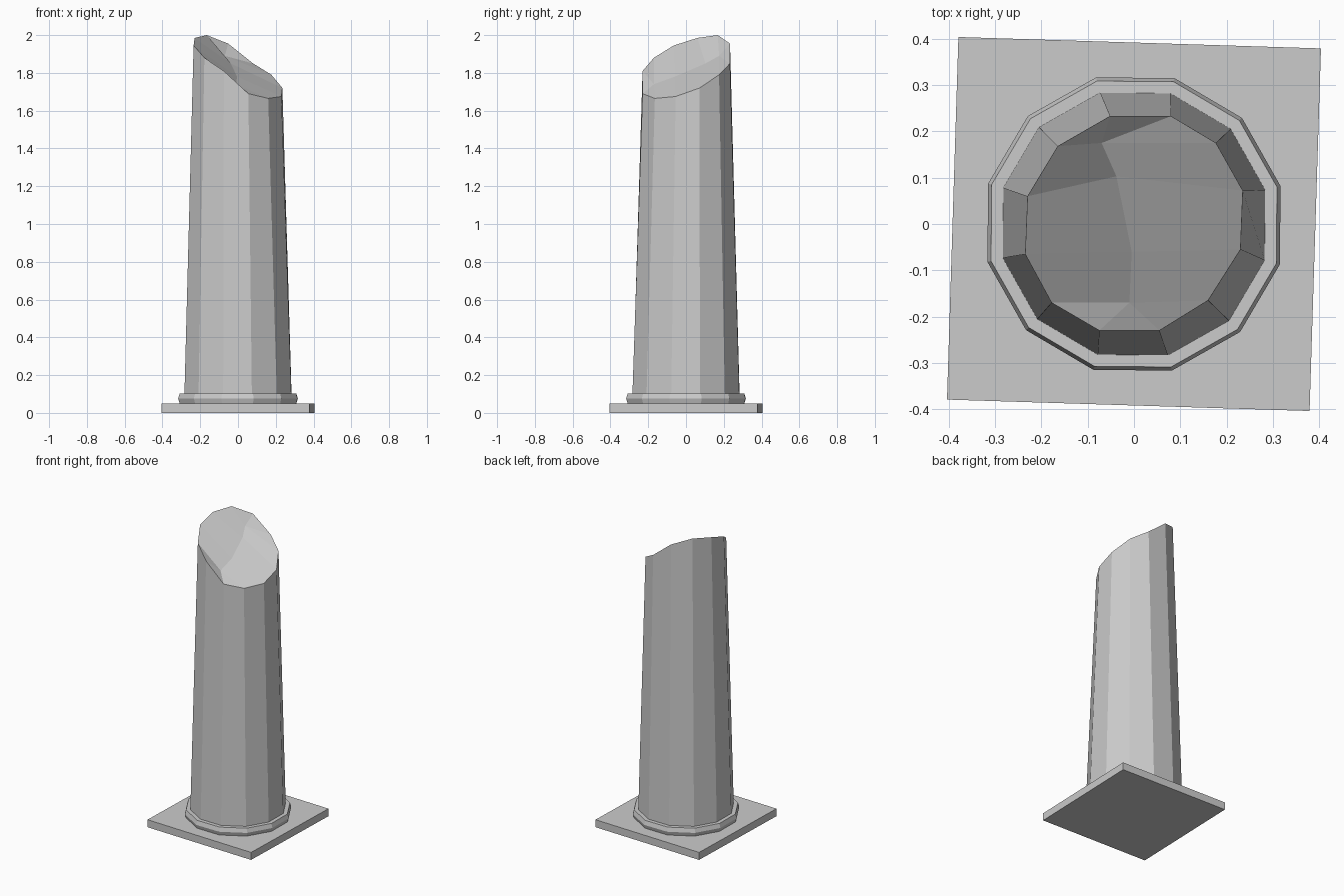
import bpy, bmesh
from math import radians, sin, cos

if "Cube" in bpy.data.objects:
    bpy.data.objects.remove(bpy.data.objects["Cube"])

def ring(bm, radius, z, sides=12, start=14.5):
    return [bm.verts.new((radius * cos(radians(start + 360 * i / sides)),
                          radius * sin(radians(start + 360 * i / sides)), z))
            for i in range(sides)]

def bridge(bm, low, high):
    n = len(low)
    for i in range(n):
        j = (i + 1) % n
        bm.faces.new((low[i], low[j], high[j], high[i]))

def finish(bm, name):
    bmesh.ops.recalc_face_normals(bm, faces=bm.faces)
    mesh = bpy.data.meshes.new(name)
    bm.to_mesh(mesh)
    bm.free()
    obj = bpy.data.objects.new(name, mesh)
    bpy.context.collection.objects.link(obj)

def lathe(name, profile, sides, start):
    bm = bmesh.new()
    rings = [ring(bm, r, z, sides, start) for r, z in profile]
    for low, high in zip(rings, rings[1:]):
        bridge(bm, low, high)
    bm.faces.new(rings[0][::-1])
    bm.faces.new(rings[-1])
    finish(bm, name)

# Square plinth, very slightly turned, and the faceted base moulding
lathe("plinth", [(0.554, 0), (0.554, 0.05)], 4, 43.2)
lathe("base_ring", [(0.319, 0.05), (0.327, 0.075), (0.319, 0.103)], 12, 14.5)

# Tapered shaft ending in an uneven broken rim
rim_points = [(.235, .072, 1.72), (.177, .175, 1.79), (.08, .233, 1.85), (-.052, .233, 1.955),
              (-.165, .168, 2.0), (-.23, .06, 1.985), (-.235, -.065, 1.945), (-.178, -.17, 1.88),
              (-.075, -.23, 1.81), (.055, -.23, 1.69), (.16, -.165, 1.665), (.23, -.055, 1.675)]
# Crease running across the fracture, back to front
crease_points = [(-.07, .175, 1.89), (-.038, .103, 1.85), (-.005, -.06, 1.78), (-.01, -.17, 1.74)]

bm = bmesh.new()
base = ring(bm, 0.293, 0.095)
rim = [bm.verts.new(p) for p in rim_points]
crease = [bm.verts.new(p) for p in crease_points]
bridge(bm, base, rim)
bm.faces.new(base[::-1])

# Fracture surface: rows from each side of the rim to the crease
left = [rim[i] for i in (4, 5, 6, 7)]
right = [rim[i] for i in (1, 0, 11, 10)]
for i in range(3):
    bm.faces.new((left[i], left[i + 1], crease[i + 1], crease[i]))
    bm.faces.new((crease[i], crease[i + 1], right[i + 1], right[i]))
for c, loop in ((crease[0], (1, 2, 3, 4)), (crease[3], (7, 8, 9, 10))):
    for a, b in zip(loop, loop[1:]):
        bm.faces.new((c, rim[a], rim[b]))
finish(bm, "broken_shaft")
